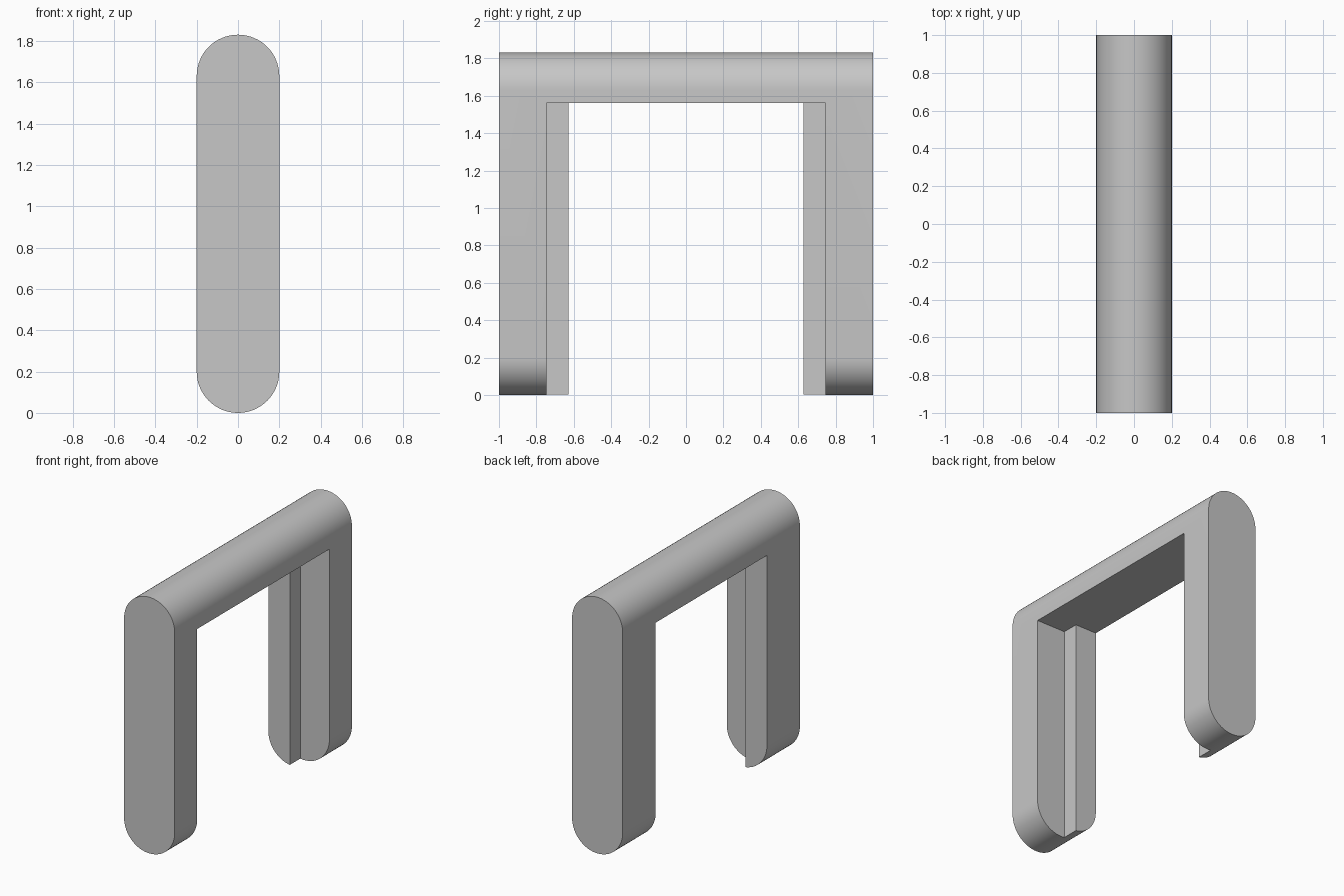
import bpy, bmesh, math

default = bpy.data.objects.get("Cube")
if default:
    bpy.data.objects.remove(default, do_unlink=True)

HALF_WIDTH, HEIGHT, HALF_LENGTH = 0.2, 1.83, 1.0
OPENING_TOP = 1.56
ARC_STEPS = 32

grey = bpy.data.materials.new("plain grey")
grey.use_nodes = True
colour = (0.57, 0.57, 0.57, 1)
grey.diffuse_color = colour
grey.node_tree.nodes["Principled BSDF"].inputs["Base Color"].default_value = colour


def extrude_along_y(name, profile, half_length):
    """Solid from an (x, z) outline, centred on y = 0."""
    bm = bmesh.new()
    face = bm.faces.new([bm.verts.new((x, -half_length, z)) for x, z in profile])
    result = bmesh.ops.extrude_face_region(bm, geom=[face])
    moved = [v for v in result["geom"] if isinstance(v, bmesh.types.BMVert)]
    bmesh.ops.translate(bm, verts=moved, vec=(0, 2 * half_length, 0))
    bmesh.ops.recalc_face_normals(bm, faces=bm.faces)
    mesh = bpy.data.meshes.new(name)
    bm.to_mesh(mesh)
    bm.free()
    mesh.materials.append(grey)
    obj = bpy.data.objects.new(name, mesh)
    bpy.context.collection.objects.link(obj)
    return obj


def cut_opening(body, name, x0, x1, half_length):
    """Cut a straight opening through the body, then drop the cutter."""
    z0 = -0.5
    outline = [(x0, z0), (x1, z0), (x1, OPENING_TOP), (x0, OPENING_TOP)]
    cutter = extrude_along_y(name, outline, half_length)
    cutter.hide_render = True
    mod = body.modifiers.new(name, "BOOLEAN")
    mod.operation = "DIFFERENCE"
    mod.solver = "EXACT"
    mod.object = cutter
    bpy.context.view_layer.objects.active = body
    bpy.ops.object.modifier_apply(modifier=name)
    bpy.data.objects.remove(cutter, do_unlink=True)


# Round-ended bar profile: top arc, then bottom arc
outline = []
for centre, start in ((HEIGHT - HALF_WIDTH, 0), (HALF_WIDTH, math.pi)):
    for i in range(ARC_STEPS + 1):
        a = start + math.pi * i / ARC_STEPS
        outline.append((HALF_WIDTH * math.cos(a), centre + HALF_WIDTH * math.sin(a)))
arch = extrude_along_y("arch_frame", outline, HALF_LENGTH)

# Stepped opening: wide on the +x side, narrower on -x, leaving a rebate lip
cut_opening(arch, "wide_opening", -0.03, 0.5, 0.746)
cut_opening(arch, "narrow_opening", -0.5, 0.1, 0.628)

# Smooth round ends with crisp corners
bpy.ops.object.select_all(action="DESELECT")
arch.select_set(True)
bpy.context.view_layer.objects.active = arch
bpy.ops.object.shade_smooth_by_angle(angle=math.radians(30))
